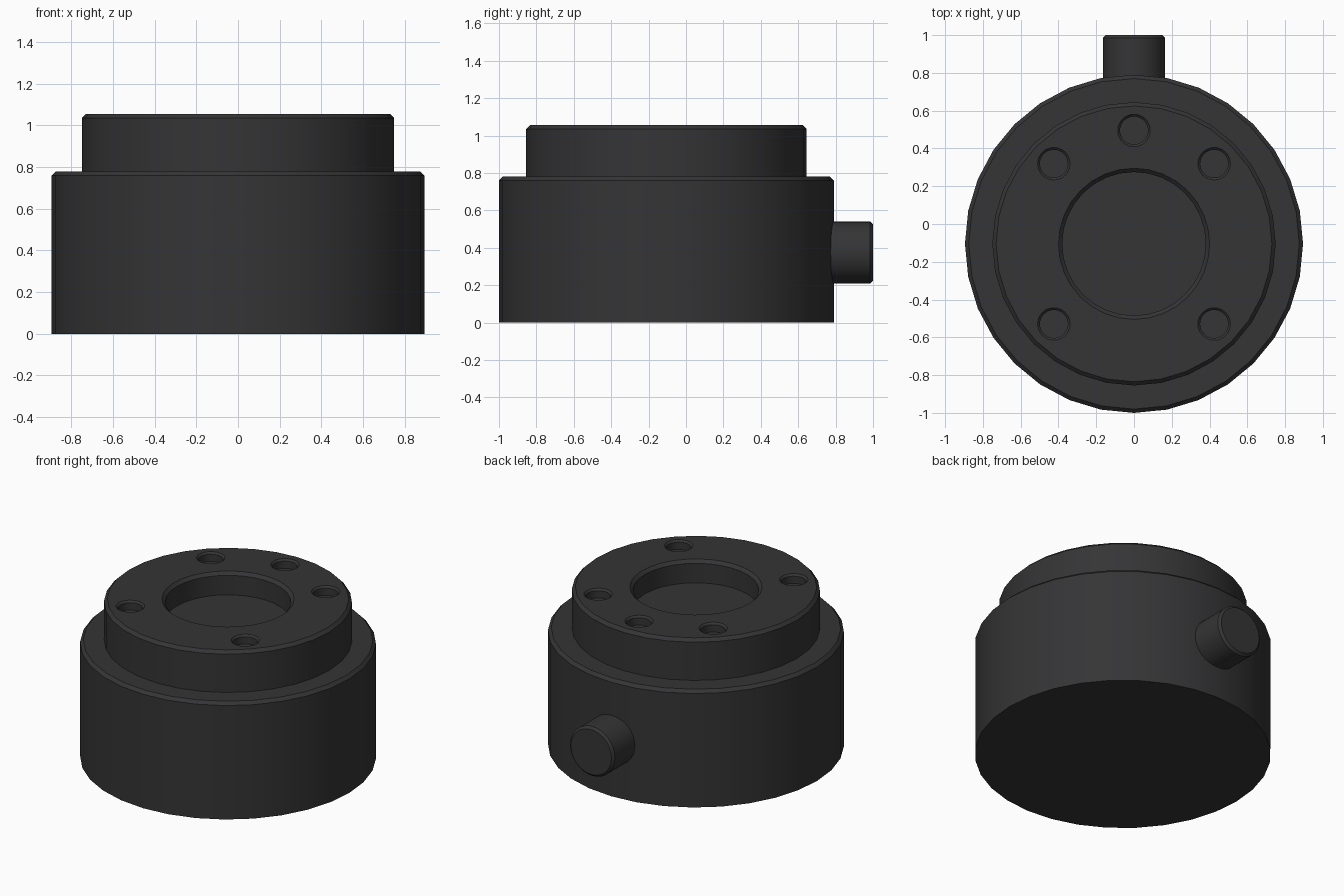
import bpy, bmesh
from math import radians, sin, cos, pi
from mathutils import Matrix, Vector

if "Cube" in bpy.data.objects:
    bpy.data.objects.remove(bpy.data.objects["Cube"])

CY = -0.105          # axis of the round housing
TOP = 1.055
C = 0.02             # chamfer size

dark = bpy.data.materials.new("dark_grey")
dark.diffuse_color = (0.035, 0.035, 0.037, 1)
dark.use_nodes = True
dark.node_tree.nodes["Principled BSDF"].inputs["Base Color"].default_value = dark.diffuse_color


def lathe(name, profile, matrix, sides=32):
    """Revolve an (r, z) profile about z; r = 0 makes a closed pole."""
    bm = bmesh.new()
    rings = []
    for r, z in profile:
        if r == 0:
            rings.append(None)
        else:
            rings.append([bm.verts.new((r * cos(2 * pi * i / sides),
                                        r * sin(2 * pi * i / sides), z))
                          for i in range(sides)])
    for a, b in zip(rings, rings[1:]):
        if a is None or b is None:
            bm.faces.new(a or b)
        else:
            for i in range(sides):
                j = (i + 1) % sides
                bm.faces.new((a[i], a[j], b[j], b[i]))
    bmesh.ops.transform(bm, matrix=matrix, verts=bm.verts)
    bmesh.ops.recalc_face_normals(bm, faces=bm.faces)
    mesh = bpy.data.meshes.new(name)
    bm.to_mesh(mesh)
    bm.free()
    mesh.materials.append(dark)
    obj = bpy.data.objects.new(name, mesh)
    bpy.context.collection.objects.link(obj)
    return obj


def select(obj):
    bpy.ops.object.select_all(action='DESELECT')
    obj.select_set(True)
    bpy.context.view_layer.objects.active = obj


# Stepped housing with raised collar and shallow central recess
R1, Z1, R2, RB = 0.895, 0.78, 0.75, 0.40
housing = lathe("housing", [
    (0, 0), (R1, 0), (R1, Z1 - C), (R1 - C, Z1),
    (R2, Z1), (R2, TOP - C), (R2 - C, TOP),
    (RB, TOP), (RB - C, TOP - C), (RB - C, TOP - 0.15), (0, TOP - 0.15),
], Matrix.Translation((0, CY, 0)))

# Five chamfered screw holes on a circle (bottom position left empty)
for deg in (-45, 45, 90, 135, 225):
    a = radians(deg)
    pos = Vector((0.6 * cos(a), CY + 0.6 * sin(a), TOP))
    cutter = lathe("hole_cutter", [
        (0, -0.06), (0.074, -0.06), (0.074, -0.012), (0.086, 0),
        (0.086, 0.1), (0, 0.1)], Matrix.Translation(pos))
    cutter.hide_render = True
    mod = housing.modifiers.new("screw_hole", 'BOOLEAN')
    mod.operation = 'DIFFERENCE'
    mod.solver = 'EXACT'
    mod.object = cutter
    select(housing)
    bpy.ops.object.modifier_apply(modifier=mod.name)
    bpy.data.objects.remove(cutter)

# Cable stub at the back, pointing along +y
stub = lathe("back_stub", [
    (0, 0.70), (0.165, 0.70), (0.165, 0.985), (0.15, 1.0), (0, 1.0)],
    Matrix.Translation((0, 0, 0.375)) @ Matrix.Rotation(radians(-90), 4, 'X'))

for obj in (housing, stub):
    select(obj)
    bpy.ops.object.shade_smooth_by_angle(angle=radians(30))
